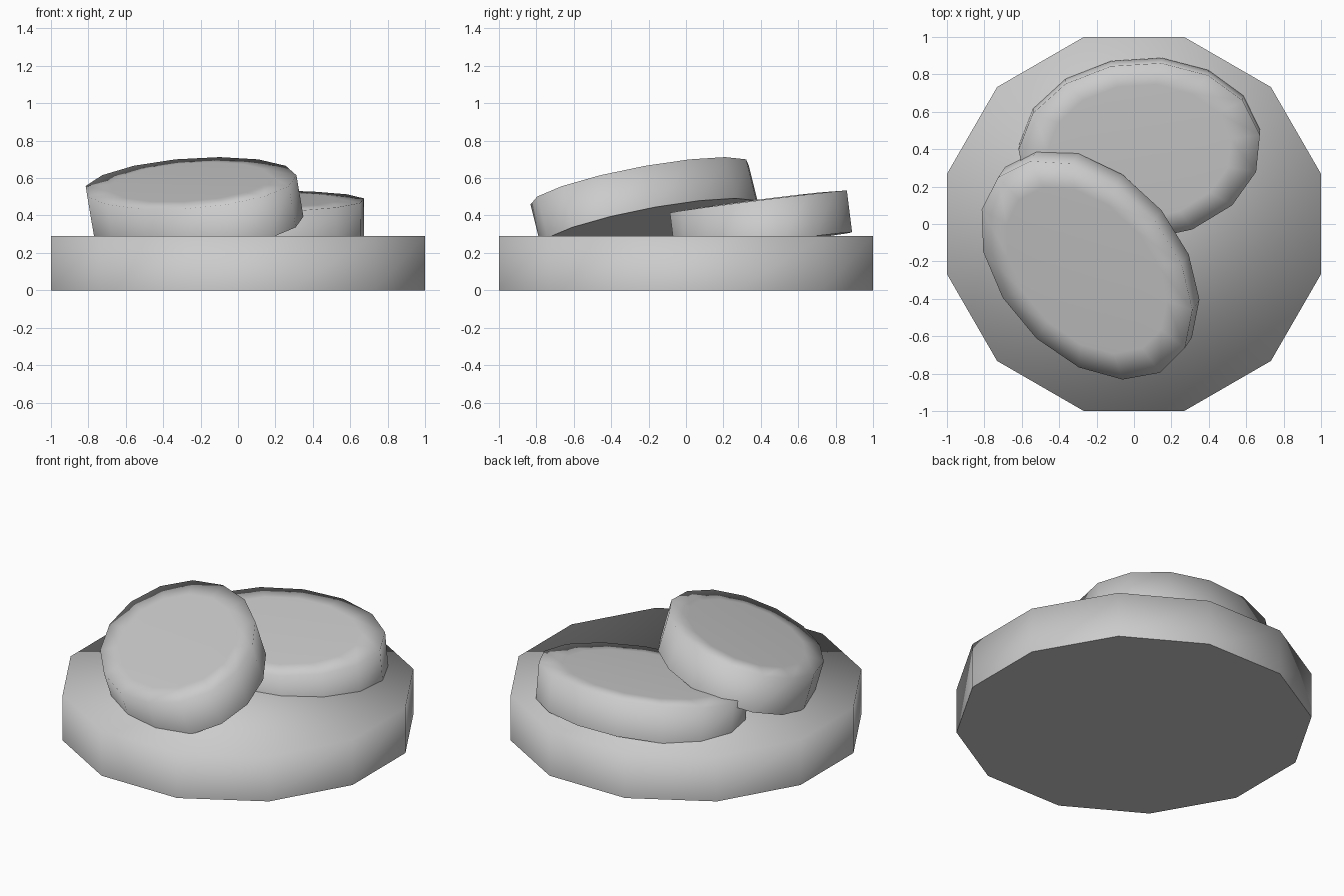
import bpy, bmesh, math
from mathutils import Vector, Matrix

if "Cube" in bpy.data.objects:
    bpy.data.objects.remove(bpy.data.objects["Cube"])


def slab(name, sides, semi, phase, thick, top, angle=0.0, slope=(0, 0), inset=None):
    """Elliptical faceted disc; top = centre of its upper face, slope = dz/dx, dz/dy."""
    bm = bmesh.new()
    levels = [(1.0, -thick), (1.0, 0.0)] + ([(inset, 0.006)] if inset else [])
    rings = []
    for s, z in levels:
        ring = []
        for i in range(sides):
            t = math.radians(phase) + math.tau * i / sides
            ring.append(bm.verts.new((semi[0] * s * math.cos(t), semi[1] * s * math.sin(t), z)))
        rings.append(ring)
    for lo, hi in zip(rings, rings[1:]):
        for i in range(sides):
            j = (i + 1) % sides
            bm.faces.new((lo[i], lo[j], hi[j], hi[i]))
    bottom = bm.faces.new(rings[0][::-1])
    bm.faces.new(rings[-1])
    for f in bm.faces:
        f.smooth = True
    # Crisp flat underside
    bottom.smooth = False
    for e in bottom.edges:
        e.smooth = False
    normal = Vector((-slope[0], -slope[1], 1)).normalized()
    tilt = Vector((0, 0, 1)).rotation_difference(normal).to_matrix().to_4x4()
    bm.transform(Matrix.Translation(top) @ tilt @ Matrix.Rotation(math.radians(angle), 4, 'Z'))
    me = bpy.data.meshes.new(name)
    bm.to_mesh(me)
    bm.free()
    ob = bpy.data.objects.new(name, me)
    bpy.context.collection.objects.link(ob)
    return ob


# Twelve-sided base
r = 1 / math.cos(math.radians(15))
slab("base_disc", 12, (r, r), 15, 0.29, (0, 0, 0.29))

# Lower stone, half sunk into the base
slab("lower_stone", 15, (0.65, 0.478), 76, 0.225, (0.03, 0.388, 0.474),
     angle=5, slope=(0.01, 0.125), inset=0.76)

# Upper stone leaning on the lower one
slab("upper_stone", 15, (0.685, 0.467), -33, 0.23, (-0.255, -0.245, 0.572),
     angle=-49, slope=(0.17, 0.25), inset=0.76)
